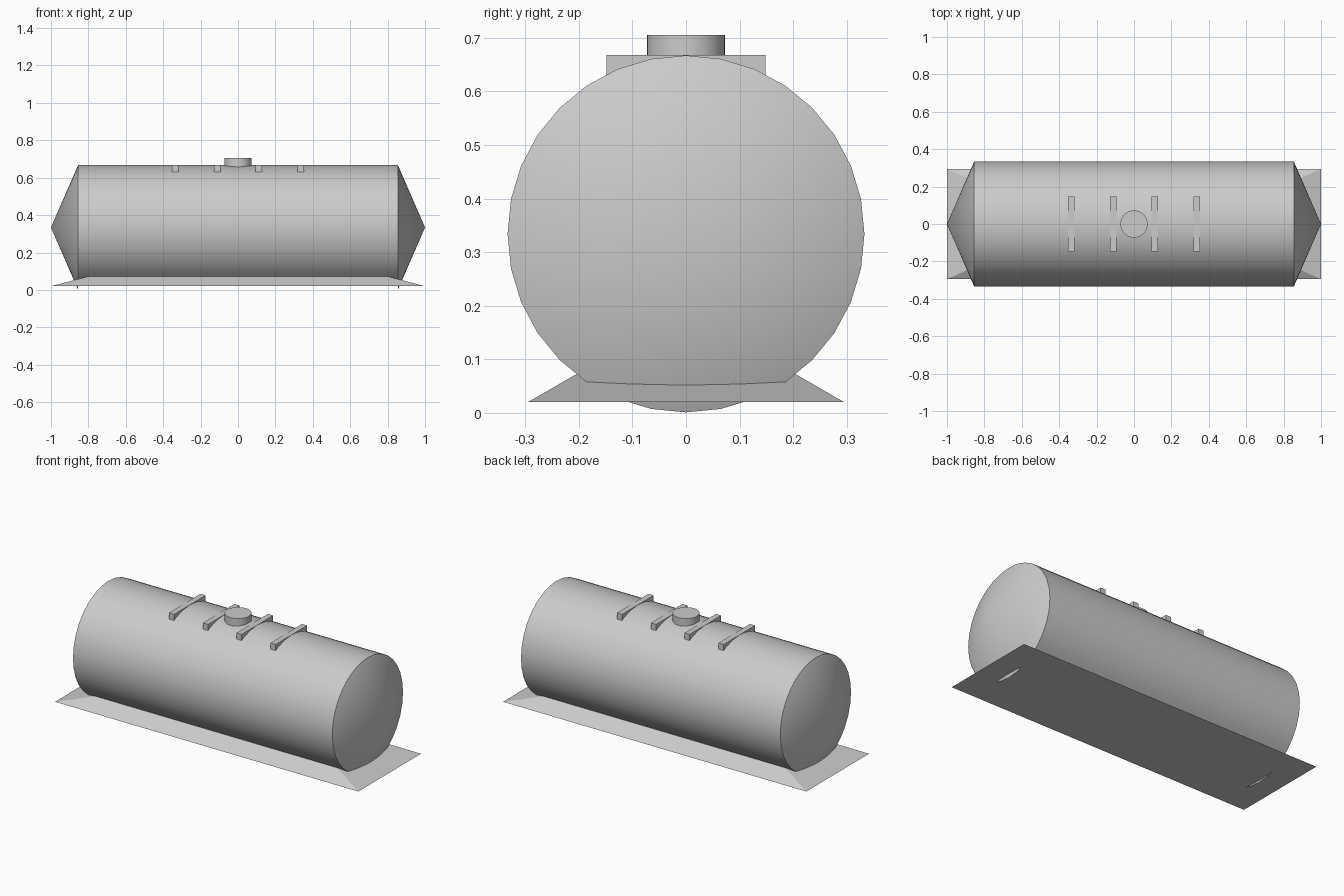
import bpy, bmesh, math
from mathutils import Matrix, Vector

cube = bpy.data.objects.get("Cube")
if cube:
    bpy.data.objects.remove(cube, do_unlink=True)

grey = bpy.data.materials.new("plain_grey")
grey.use_nodes = True
COLOUR = (0.6, 0.6, 0.6, 1)
grey.diffuse_color = COLOUR
grey.node_tree.nodes["Principled BSDF"].inputs["Base Color"].default_value = COLOUR

RADIUS, HALF_BODY, AXIS_Z = 0.333, 0.855, 0.334


def finish(name, bm, smooth=False):
    bmesh.ops.recalc_face_normals(bm, faces=bm.faces)
    mesh = bpy.data.meshes.new(name)
    bm.to_mesh(mesh)
    bm.free()
    mesh.materials.append(grey)
    obj = bpy.data.objects.new(name, mesh)
    bpy.context.collection.objects.link(obj)
    if smooth:
        bpy.ops.object.select_all(action='DESELECT')
        obj.select_set(True)
        bpy.context.view_layer.objects.active = obj
        bpy.ops.object.shade_smooth_by_angle(angle=math.radians(30))
    return obj


# Tank: horizontal cylinder whose end caps are drawn out into cones
bm = bmesh.new()
bmesh.ops.create_cone(bm, cap_ends=True, cap_tris=True, segments=32,
                      radius1=RADIUS, radius2=RADIUS, depth=2 * HALF_BODY,
                      matrix=Matrix.Translation((0, 0, AXIS_Z)) @ Matrix.Rotation(math.pi / 2, 4, 'Y'))
for v in bm.verts:
    if abs(v.co.y) < 0.01 and abs(v.co.z - AXIS_Z) < 0.01:
        v.co.x = math.copysign(1, v.co.x)
# The belly strip inside the base is open
belly = [f for f in bm.faces if len(f.verts) == 4 and f.calc_center_median().z < 0.07]
bmesh.ops.delete(bm, geom=belly, context='FACES')
finish("tank", bm, smooth=True)

# Base: shallow frustum with sloped sides
bm = bmesh.new()
bmesh.ops.create_cube(bm, size=2)
for v in bm.verts:
    size = (0.79, 0.2, 0.075) if v.co.z > 0 else (1, 0.295, 0.02)
    v.co = Vector((v.co.x * size[0], v.co.y * size[1], size[2]))
finish("base", bm)

# Crossbars let into the top of the tank
for i, x in enumerate((-0.335, -0.111, 0.111, 0.335)):
    bm = bmesh.new()
    bmesh.ops.create_cube(bm, size=1, matrix=Matrix.Translation((x, 0, 0.649))
                          @ Matrix.Diagonal((0.034, 0.296, 0.037, 1)))
    finish(f"crossbar_{i + 1}", bm)

# Filler hatch
bm = bmesh.new()
bmesh.ops.create_cone(bm, cap_ends=True, segments=32, radius1=0.073, radius2=0.073,
                      depth=0.055, matrix=Matrix.Translation((0, 0, 0.6775)))
finish("hatch", bm, smooth=True)
